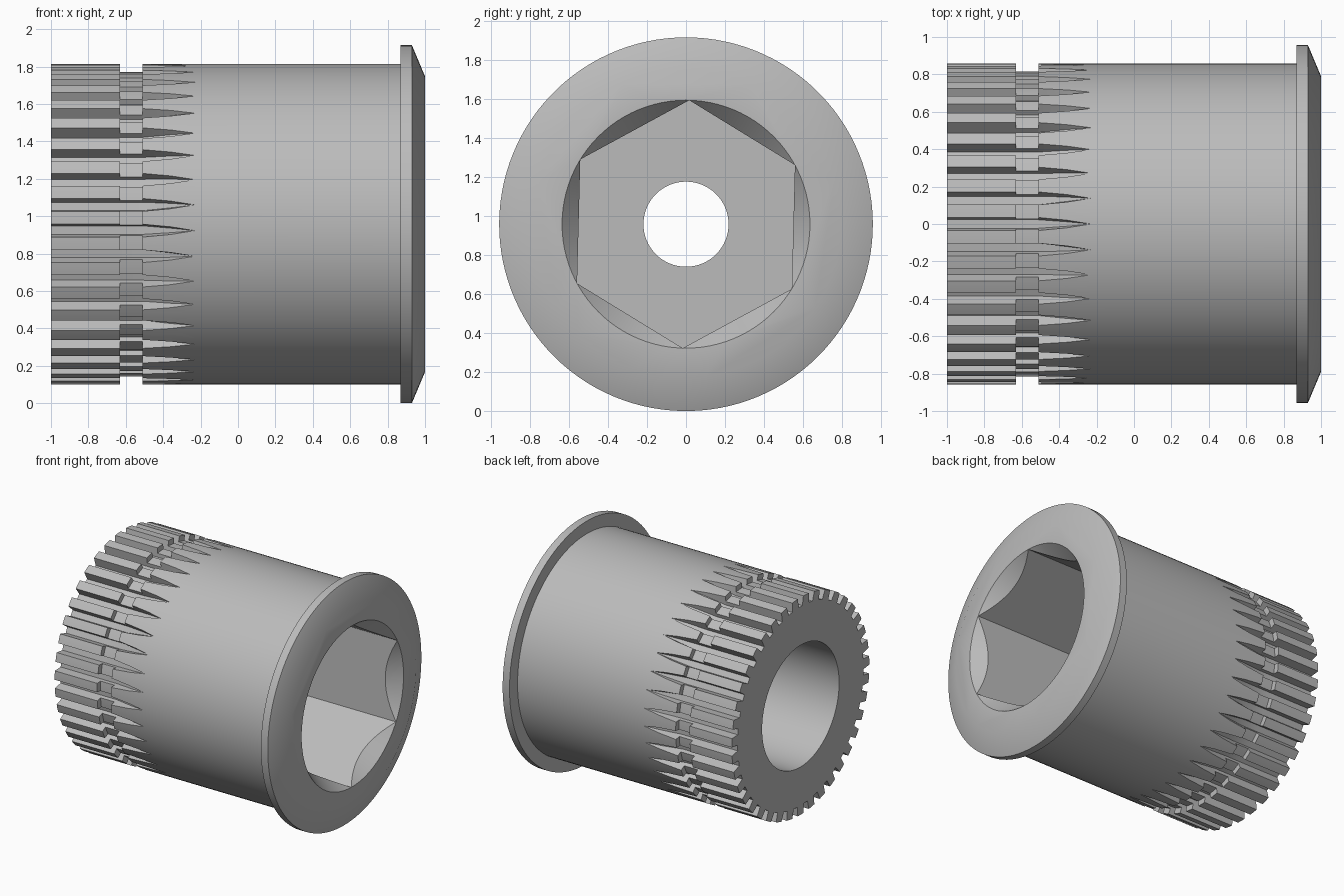
import bpy, bmesh, math
from mathutils import Vector

cube = bpy.data.objects.get("Cube")
if cube:
    bpy.data.objects.remove(cube, do_unlink=True)

AXIS_Z = 0.957      # height of the long axis, which runs along x
BODY_R, GROOVE_R, SLOT_R, FLANGE_R = 0.857, 0.815, 0.785, 0.957
TEETH = 39
PITCH = math.tau / TEETH

steel = bpy.data.materials.new("plain_grey_steel")
steel.use_nodes = True
steel.diffuse_color = (0.5, 0.5, 0.5, 1)
steel.node_tree.nodes["Principled BSDF"].inputs["Base Color"].default_value = (0.5, 0.5, 0.5, 1)


def point(x, r, angle):
    """Angle runs from straight up toward the front."""
    return Vector((x, -r * math.sin(angle), AXIS_Z + r * math.cos(angle)))


def loft(name, rings):
    """Closed solid through rings with equal point counts."""
    bm = bmesh.new()
    loops = [[bm.verts.new(p) for p in ring] for ring in rings]
    for a, b in zip(loops, loops[1:]):
        for i in range(len(a)):
            j = (i + 1) % len(a)
            bm.faces.new((a[i], a[j], b[j], b[i]))
    bm.faces.new(loops[0])
    bm.faces.new(loops[-1])
    bmesh.ops.remove_doubles(bm, verts=bm.verts, dist=0.0004)
    bmesh.ops.recalc_face_normals(bm, faces=bm.faces)
    mesh = bpy.data.meshes.new(name)
    bm.to_mesh(mesh)
    bm.free()
    mesh.materials.append(steel)
    obj = bpy.data.objects.new(name, mesh)
    bpy.context.collection.objects.link(obj)
    return obj


def lathe(name, profile, sides, turn=0.0):
    return loft(name, [[point(x, r, turn + math.tau * i / sides) for i in range(sides)]
                       for x, r in profile])


def toothed_ring(x, r, floor_r, top, floor):
    """Ring with slots; top and floor are slot half widths in pitches."""
    pts = []
    for k in range(TEETH):
        pts += [point(x, floor_r, (k + s * floor) * PITCH) for s in (-1, 1)]
        pts += [point(x, r, (k + top + (1 - 2 * top) * i / 3) * PITCH) for i in range(4)]
    return pts


# Body: splined end, ring groove, slots running out, barrel and flange
full, low = (SLOT_R, 0.25, 0.18), (SLOT_R, 0.21, 0.18)
stations = [(-1, BODY_R, *full), (-0.63, BODY_R, *full),
            (-0.63, GROOVE_R, *low), (-0.51, GROOVE_R, *low),
            (-0.51, BODY_R, *full), (-0.36, BODY_R, 0.825, 0.15, 0.09)]
for x, r in [(-0.23, BODY_R), (0.87, BODY_R), (0.87, FLANGE_R), (0.93, FLANGE_R), (1, 0.79)]:
    stations.append((x, r, r, 0, 0))
body = loft("splined_flanged_sleeve", [toothed_ring(*s) for s in stations])

# Cutters: hex socket, its conical lead-in, through hole and rear bore
cutters = [
    lathe("hex_socket_cutter", [(0.1, 0.635), (1.2, 0.635)], 6, math.radians(-1.5)),
    lathe("socket_chamfer_cutter", [(0.72, 0.397), (1.1, 0.72)], 96),
    lathe("through_hole_cutter", [(-0.5, 0.218), (0.5, 0.218)], 64),
    lathe("rear_bore_cutter", [(-1.2, 0.48), (-0.2, 0.48)], 96),
]
bpy.context.view_layer.objects.active = body
body.select_set(True)
for cutter in cutters:
    cutter.hide_render = True
    mod = body.modifiers.new("cut", 'BOOLEAN')
    mod.operation = 'DIFFERENCE'
    mod.solver = 'EXACT'
    mod.object = cutter
    bpy.ops.object.modifier_apply(modifier=mod.name)
    bpy.data.objects.remove(cutter, do_unlink=True)

bpy.ops.object.shade_smooth_by_angle(angle=math.radians(30))
